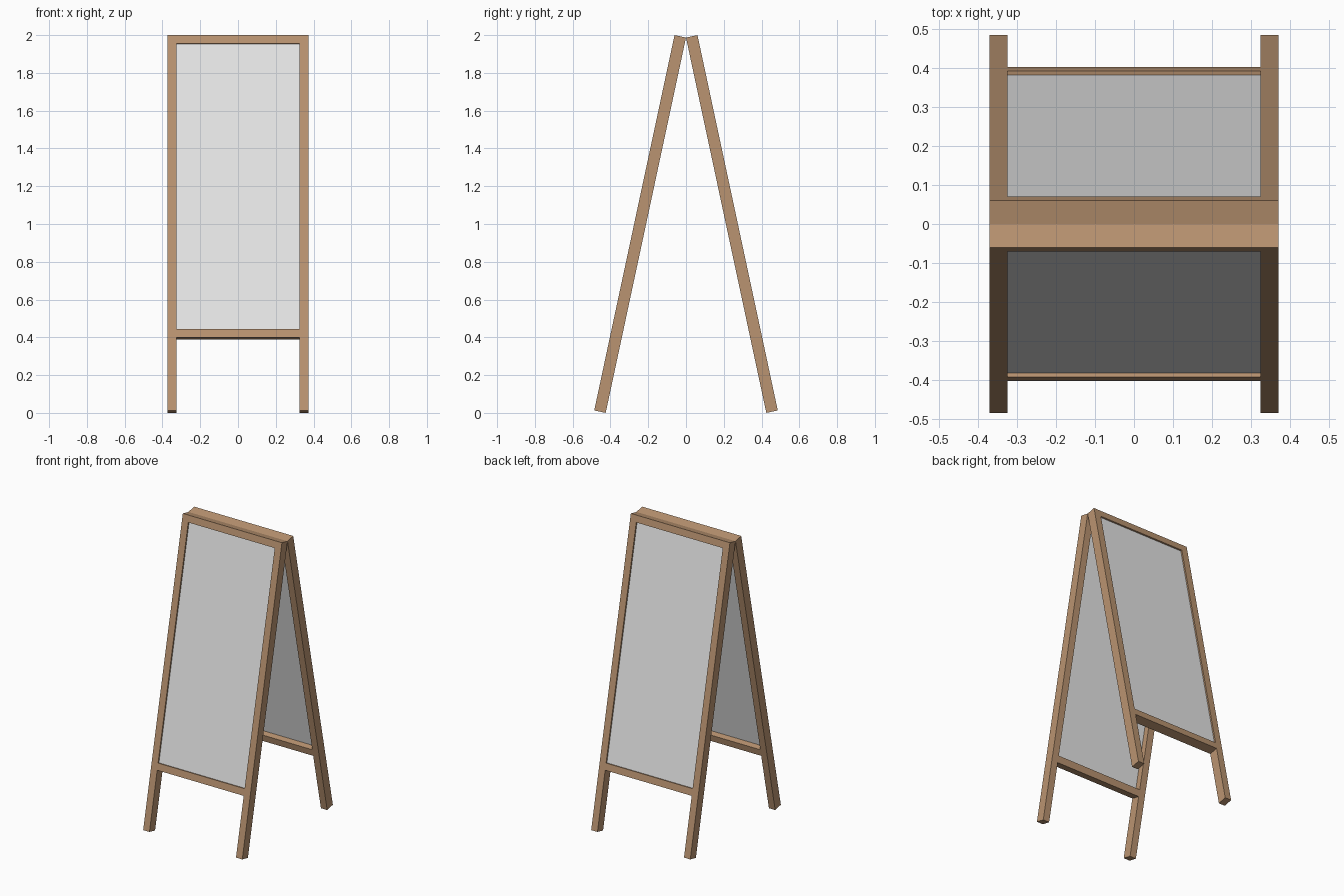
import bpy
import math
from mathutils import Matrix, Vector

cube = bpy.data.objects.get("Cube")
if cube:
    bpy.data.objects.remove(cube, do_unlink=True)


def make_material(name, rgb):
    mat = bpy.data.materials.new(name)
    mat.use_nodes = True
    mat.diffuse_color = (*rgb, 1)
    bsdf = mat.node_tree.nodes["Principled BSDF"]
    bsdf.inputs["Base Color"].default_value = (*rgb, 1)
    bsdf.inputs["Roughness"].default_value = 0.7
    return mat


wood = make_material("brown wood", (0.49, 0.295, 0.165))
grey = make_material("light grey board", (0.8, 0.8, 0.8))

TILT = math.radians(12.08)
LENGTH, THICK, HALF_W, STILE = 2.032, 0.062, 0.372, 0.047
INNER_W = HALF_W - STILE
TOP_Z = 2.0 - THICK * math.sin(TILT)      # hinge line where both boards meet
RAIL = 0.046
LOW_TOP, LOW_BOTTOM = -1.59, -1.636       # lower rail, measured down the board
RECESS, PANEL = 0.010, 0.012


def box(name, lo, hi, mat, frame):
    """Box between two corners in board space, placed by the board's frame."""
    lo, hi = Vector(lo), Vector(hi)
    bpy.ops.mesh.primitive_cube_add(size=1)
    ob = bpy.context.object
    ob.name = name
    ob.data.name = name
    size = hi - lo
    ob.data.transform(Matrix.Translation((lo + hi) / 2) @ Matrix.Diagonal((*size, 1)))
    ob.matrix_world = frame
    ob.data.materials.append(mat)
    return ob


# Board space: outer face at y = -THICK, inner face at y = 0, hanging down from z = 0
for side, turn in (("front", 0), ("back", math.pi)):
    frame = (Matrix.Translation((0, 0, TOP_Z)) @ Matrix.Rotation(turn, 4, "Z")
             @ Matrix.Rotation(-TILT, 4, "X"))

    # Long uprights that continue down as legs
    for sx in (-1, 1):
        hand = "left" if (sx > 0) == (side == "front") else "right"
        xs = sorted((sx * INNER_W, sx * HALF_W))
        box(f"{side}_{hand}_leg", (xs[0], -THICK, -LENGTH), (xs[1], 0, 0), wood, frame)

    # Cross rails
    box(f"{side}_top_rail", (-INNER_W, -THICK, -RAIL), (INNER_W, 0, 0), wood, frame)
    box(f"{side}_bottom_rail", (-INNER_W, -THICK, LOW_BOTTOM), (INNER_W, 0, LOW_TOP), wood, frame)

    # Recessed display panel
    outer = -THICK + RECESS
    box(f"{side}_display_panel", (-INNER_W, outer, LOW_TOP),
        (INNER_W, outer + PANEL, -RAIL), grey, frame)
